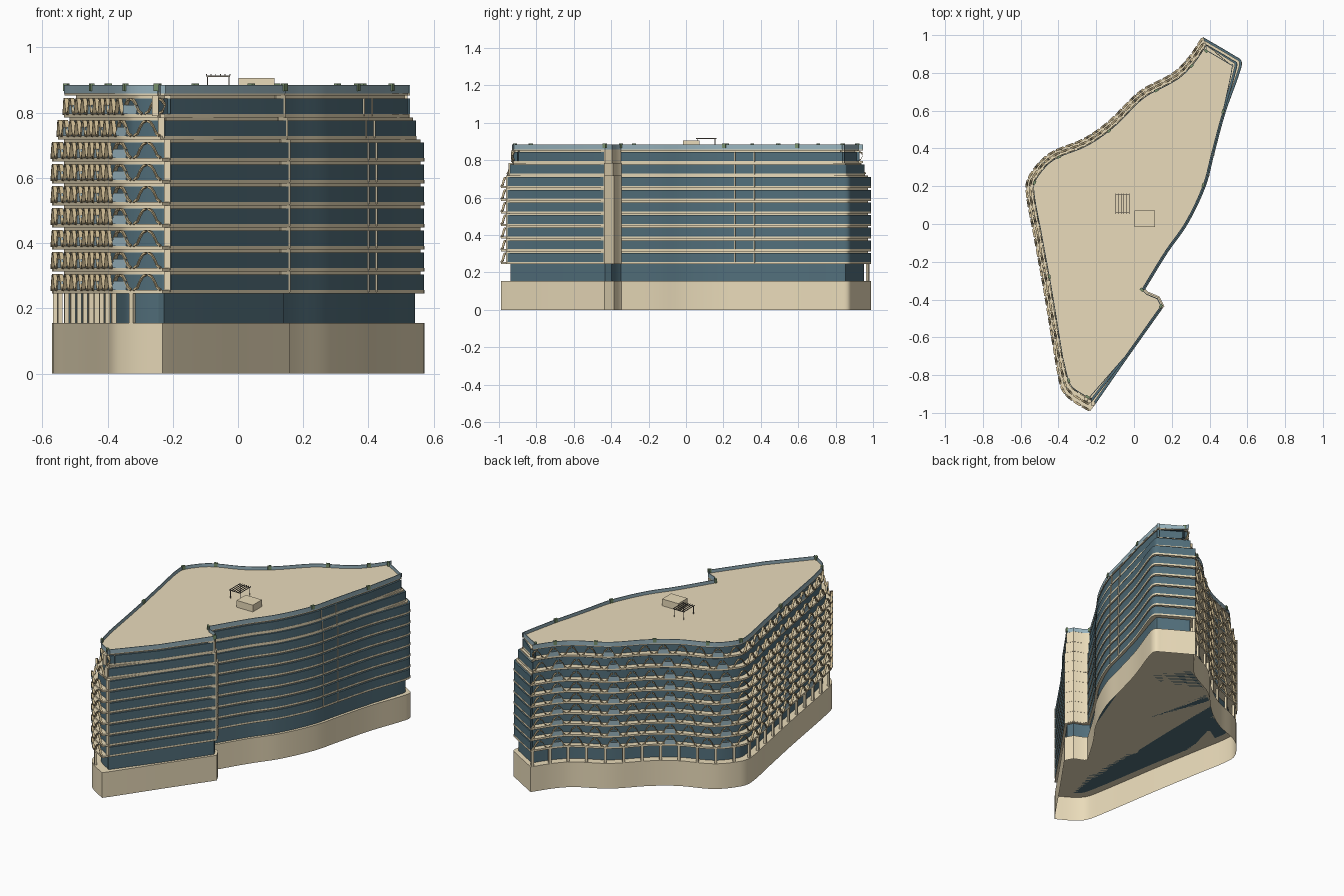
import bpy, bmesh, math
from mathutils import Vector

if "Cube" in bpy.data.objects:
    bpy.data.objects.remove(bpy.data.objects["Cube"])

def mat(name, c):
    m = bpy.data.materials.new(name)
    m.diffuse_color = (*c, 1)
    m.use_nodes = True
    m.node_tree.nodes["Principled BSDF"].inputs["Base Color"].default_value = m.diffuse_color
    return m
STONE = mat("sandstone", (0.82, 0.71, 0.49))
ROOF = mat("roof_stone", (0.82, 0.71, 0.50))
GLASS = mat("blue_glass", (0.085, 0.16, 0.20))
RAIL = mat("pale_glass", (0.32, 0.46, 0.52))
TRIM = mat("trim_stone", (0.60, 0.48, 0.28))
GREEN = mat("planter_green", (0.20, 0.30, 0.16))
DARK = mat("pergola_wood", (0.25, 0.22, 0.18))

# footprint runs, clockwise, smooth inside each run and sharp between runs
EAST = [(.365, .99), (.535, .89), (.568, .865), (.566, .82), (.485, .59), (.425, .37), (.38, .2),
        (.285, 0), (.18, -.15), (.06, -.345)]
NOTCH = [(.06, -.345), (.075, -.36), (.135, -.385), (.16, -.435)]
SOUTH = [(.16, -.435), (-.035, -.71), (-.205, -.955), (-.232, -.99)]
WEST = [(-.232, -.99), (-.325, -.935), (-.375, -.885), (-.398, -.81), (-.476, -.345), (-.53, -.05),
        (-.57, .185), (-.55, .26), (-.45, .37), (-.265, .45), (-.13, .545), (.03, .70), (.21, .80),
        (.29, .88), (.365, .99)]

def smooth(run, n=5):
    """Hermite curve through the points."""
    p = [Vector(q) for q in run]
    t = [(p[min(i + 1, len(p) - 1)] - p[max(i - 1, 0)]).normalized() for i in range(len(p))]
    out = []
    for i in range(len(p) - 1):
        d = (p[i + 1] - p[i]).length
        for k in range(n):
            s = k / n
            out.append(p[i] * (2*s**3 - 3*s*s + 1) + t[i] * d * (s**3 - 2*s*s + s)
                       + p[i + 1] * (3*s*s - 2*s**3) + t[i + 1] * d * (s**3 - s*s))
    return out

def straight(run):
    return [Vector(q) for q in run[:-1]]

OUT, ISW = [], []
for run, fn, w in ((EAST, smooth, 0), (NOTCH, straight, 0), (SOUTH, straight, 0), (WEST, smooth, 1)):
    pts = fn(run)
    OUT += pts
    ISW += [w] * len(pts)

def inset(step, d=0.0, west=0.0):
    """Offset inward: step is the terrace setback (small on the east), d is even, west only on the west."""
    res, n = [], len(OUT)
    for i, p in enumerate(OUT):
        e1 = (p - OUT[i - 1]).normalized()
        e2 = (OUT[(i + 1) % n] - p).normalized()
        n1, n2 = Vector((e1.y, -e1.x)), Vector((e2.y, -e2.x))
        nn = (n1 + n2).normalized()
        k = 1 / max(nn.dot(n1), .55)
        north = max(0, min(1, (p.y - .6) / .25))
        south = max(0, min(1, (-.75 - p.y) / .2))
        if i == 0:
            f = 1.45
        elif ISW[i]:
            f = 1 + .5 * south
        else:
            f = .35 + 1.0 * north + .9 * south
        res.append(p + nn * k * (step * f + d + west * ISW[i]))
    return res

def finish(bm, name, m):
    bmesh.ops.recalc_face_normals(bm, faces=bm.faces)
    me = bpy.data.meshes.new(name)
    bm.to_mesh(me)
    bm.free()
    me.materials.append(m)
    ob = bpy.data.objects.new(name, me)
    bpy.context.collection.objects.link(ob)
    return ob

def prism(bm, pts, z0, z1, floor=True):
    lo = [bm.verts.new((p.x, p.y, z0)) for p in pts]
    hi = [bm.verts.new((p.x, p.y, z1)) for p in pts]
    for i in range(len(pts)):
        bm.faces.new((lo[i - 1], lo[i], hi[i], hi[i - 1]))
    if floor:
        bm.faces.new(lo)
    bm.faces.new(hi)

def ring(bm, a, b, z0, z1):
    rows = [[bm.verts.new((p.x, p.y, z)) for p in pts] for pts, z in ((a, z0), (a, z1), (b, z1), (b, z0))]
    for r in range(4):
        s, t = rows[r], rows[(r + 1) % 4]
        for i in range(len(a)):
            bm.faces.new((s[i - 1], s[i], t[i], t[i - 1]))

def box(bm, c, u, w, d, z0, z1):
    """Box centred on c, width w along direction u, depth d across it."""
    v = Vector((u.y, -u.x))
    prism(bm, [c + u * w/2*a + v * d/2*b for a, b in ((-1, -1), (1, -1), (1, 1), (-1, 1))], z0, z1)

def walk(pts, s):
    """Point and direction at length s along an open path."""
    for a, b in zip(pts, pts[1:]):
        L = (b - a).length
        if s <= L or b is pts[-1]:
            u = (b - a) / L
            return a + u * s, u
        s -= L

def west_path(step, d):
    p = inset(step, d)
    return p[ISW.index(1):] + [p[0]]

def length(pts):
    return sum((b - a).length for a, b in zip(pts, pts[1:]))

# podium, open underneath, and recessed lobby
bm = bmesh.new(); prism(bm, OUT, 0, .155, False); finish(bm, "podium", STONE)
bm = bmesh.new(); prism(bm, inset(.012, .012, .022), .155, .25); finish(bm, "lobby_glass", GLASS)

# lobby columns along the west side
bm = bmesh.new()
wp = west_path(0, .01)
N = 24
for i in range(1, N + 1):
    c, u = walk(wp, length(wp) * i / N * .998)
    box(bm, c, u, .014, .014, .155, .25)
finish(bm, "lobby_columns", STONE)

# nine storeys: slab, glass band, soffit beam, balcony struts and panes
slabs, bands, beams, struts, panes, mull = [bmesh.new() for _ in range(6)]
H = .0675
prof = [(0, .006), (.012, .014), (.022, .034), (.032, .048), (.042, .052)]
for f in range(9):
    z = .25 + H * f
    d = (0, .018, .037)[max(0, f - 6)]
    prism(slabs, inset(d), z - .005, z + .006)
    prism(bands, inset(d, .001, .034), z + .006, z + .054)
    prism(beams, inset(d, .012, .024), z + .054, z + H - .005)
    wp = west_path(d, .001)
    L = length(wp)
    bay = L / N
    for i in range(N):
        for sgn in (1, -1):
            s0 = i * bay + (.006 if sgn > 0 else bay - .006)
            prev = None
            for ds, dz in prof:
                c, u = walk(wp, max(0, min(L, s0 + sgn * ds)))
                v = Vector((u.y, -u.x))
                sec = [struts.verts.new((*(c + v * o), z + dz + h))
                       for o, h in ((-.006, -.0035), (.006, -.0035), (.006, .0035), (-.006, .0035))]
                if prev:
                    for k in range(4):
                        struts.faces.new((prev[k - 1], prev[k], sec[k], sec[k - 1]))
                else:
                    struts.faces.new(sec)
                prev = sec
            struts.faces.new(prev)
        if i % 3 == 1:
            c, u = walk(wp, (i + .5) * bay)
            box(panes, c, u, bay * .6, .004, z + .006, z + .034)
    # end pier at the south tip and stone face in the notch
    e = inset(d)
    i0, j0 = ISW.index(1), len(smooth(EAST))
    box(beams, e[i0 - 1] + Vector((-.012, .003)), Vector((1, 0)), .02, .02, z, z + H - .005)
    n = inset(d, -.001)
    face = n[j0:j0 + 4]
    prism(beams, face + [face[3] + Vector((-.03, -.025)), face[0] + Vector((-.02, -.035))], z, z + H - .005)
    # window mullions on the east side
    for y in (.26, .365):
        for a, b in zip(n[:j0], n[1:j0]):
            if b.y <= y <= a.y:
                c = a.lerp(b, (a.y - y) / (a.y - b.y))
                box(mull, c, (b - a).normalized(), .006, .005, z, z + .054)
finish(slabs, "floor_slabs", STONE)
finish(bands, "window_bands", GLASS)
finish(beams, "soffit_beams", STONE)
finish(struts, "balcony_struts", TRIM)
finish(panes, "balcony_panes", RAIL)
finish(mull, "window_mullions", STONE)

# roof deck and glass parapet
bm = bmesh.new(); prism(bm, inset(.037, .001), .852, .864); finish(bm, "roof_deck", ROOF)
bm = bmesh.new(); ring(bm, inset(.037), inset(.037, .004), .858, .884); finish(bm, "roof_parapet", RAIL)

# planters spaced round the parapet
bm = bmesh.new()
e = inset(.037, .002)
for i in (0, 20, 30, 45, 48, 51, 64, 72, 84, 92, 100, 108, 115):
    if i < len(e):
        u = (e[(i + 1) % len(e)] - e[i]).normalized()
        box(bm, e[i], u, .02, .013, .866, .889)
finish(bm, "roof_planters", GREEN)

# roof plant room and pergola
X = Vector((1, 0))
bm = bmesh.new(); box(bm, Vector((.057, .028)), X, .11, .088, .86, .906); finish(bm, "plant_room", STONE)
bm = bmesh.new()
for x in (-.094, -.028):
    for y in (.062, .155):
        box(bm, Vector((x, y)), X, .003, .003, .86, .912)
for y in (.062, .155):
    box(bm, Vector((-.061, y)), X, .072, .003, .910, .914)
for i in range(6):
    box(bm, Vector((-.097 + .0144 * i, .108)), X, .003, .108, .914, .918)
finish(bm, "roof_pergola", DARK)

# smooth the curved walls, keep edges sharp
for ob in bpy.context.scene.objects:
    ob.select_set(True)
    bpy.context.view_layer.objects.active = ob
bpy.ops.object.shade_smooth_by_angle(angle=math.radians(28))
